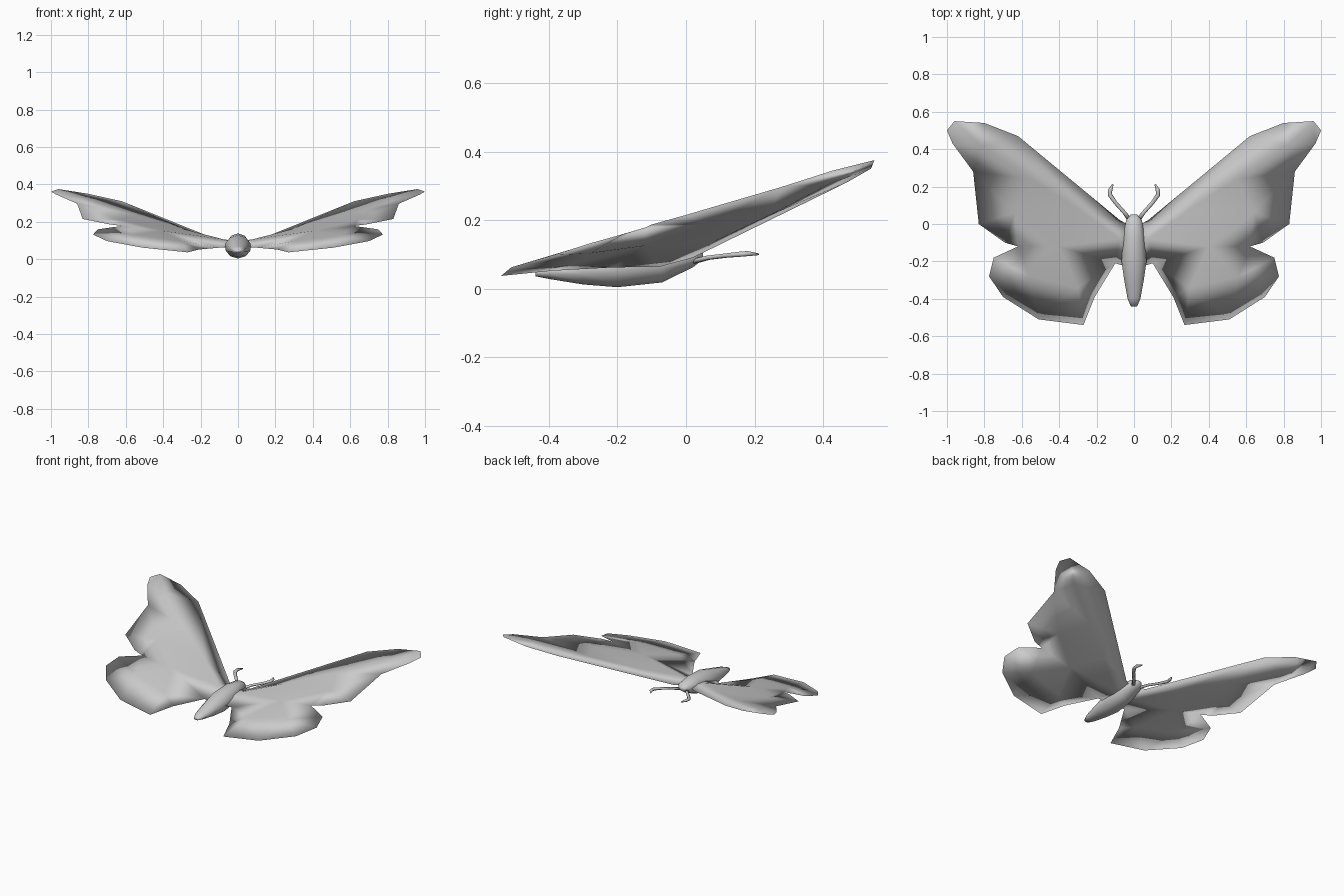
import bpy, bmesh, math
from mathutils import Vector
from mathutils.geometry import delaunay_2d_cdt

if "Cube" in bpy.data.objects:
    bpy.data.objects.remove(bpy.data.objects["Cube"])

grey = bpy.data.materials.new("plain grey")
grey.diffuse_color = (0.6, 0.6, 0.6, 1)
grey.use_nodes = True
grey.node_tree.nodes["Principled BSDF"].inputs["Base Color"].default_value = grey.diffuse_color


def make_object(name, verts, faces, angle=180):
    mesh = bpy.data.meshes.new(name)
    bm = bmesh.new()
    vs = [bm.verts.new(v) for v in verts]
    for f in faces:
        bm.faces.new([vs[i] for i in f])
    bmesh.ops.recalc_face_normals(bm, faces=bm.faces)
    for f in bm.faces:
        f.smooth = True
    bm.to_mesh(mesh)
    bm.free()
    ob = bpy.data.objects.new(name, mesh)
    mesh.materials.append(grey)
    bpy.context.collection.objects.link(ob)
    return ob


# Wing outline: forewing leading edge, tip, notch, hindwing, back to the body
RIM = [(.0, -.02, .095), (.075, .02, .09), (.62, .47, .31), (.80, .54, .35),
       (.96, .55, .375), (1.0, .50, .362), (.97, .43, .345), (.86, .28, .297),
       (.83, 0, .215), (.69, -.10, .187), (.62, -.12, .178), (.75, -.18, .16),
       (.775, -.28, .132), (.70, -.39, .097), (.51, -.51, .062),
       (.27, -.54, .037), (.21, -.39, .052), (.10, -.21, .062), (.0, -.24, .07)]
# Thicker inner points: x, y, z, half thickness
INNER = [(.08, -.08, .085, .022), (.30, .08, .15, .014), (.55, .24, .225, .013),
         (.82, .42, .318, .012), (.64, .06, .20, .013), (.40, -.12, .138, .013),
         (.56, -.28, .117, .014), (.30, -.34, .082, .014)]


def wing(name, side):
    flat = [Vector(p[:2]) for p in RIM + INNER]
    n = len(RIM)
    loop = [(i, (i + 1) % n) for i in range(n)]
    _, _, tris, source, _, _ = delaunay_2d_cdt(flat, loop, [], 1, 1e-5)
    tris = [[source[i][0] for i in t] for t in tris]
    upper = [(side * x, y, z) for x, y, z in RIM]
    upper += [(side * x, y, z + t) for x, y, z, t in INNER]
    lower = [(side * x, y, z - t) for x, y, z, t in INNER]
    faces = list(tris)
    for t in tris:
        low = [i if i < n else i + len(INNER) for i in t]
        if max(t) >= n:
            faces.append(low[::-1])
    make_object(name, upper + lower, faces)


wing("right_wing", 1)
wing("left_wing", -1)

# Body: rings along y given as y, half width, bottom, top
RINGS = [(.05, .018, .085, .105), (.02, .045, .062, .125), (-.07, .06, .018, .138),
         (-.20, .07, .004, .128), (-.30, .055, .012, .10),
         (-.40, .036, .028, .07), (-.44, .018, .036, .052)]
SIDES = 10
verts, faces = [], []
for y, w, lo, hi in RINGS:
    for k in range(SIDES):
        a = math.tau * k / SIDES + math.pi / 2
        verts.append((w * math.cos(a), y, (lo + hi) / 2 + (hi - lo) / 2 * math.sin(a)))
for r in range(len(RINGS) - 1):
    for k in range(SIDES):
        a, b = r * SIDES + k, r * SIDES + (k + 1) % SIDES
        faces.append((a, b, b + SIDES, a + SIDES))
faces += [tuple(range(SIDES)), tuple(range(len(verts) - SIDES, len(verts)))]
make_object("body", verts, faces)

# Antennae: bent tubes swept along a short path, ending in a point
PATH = [(.025, .025, .08, .012), (.055, .065, .09, .010), (.10, .115, .096, .010),
        (.128, .155, .10, .012), (.128, .18, .102, .012), (.113, .212, .10, .004)]


def antenna(name, side):
    pts = [Vector((side * x, y, z)) for x, y, z, _ in PATH]
    verts, faces, m = [], [], 6
    for i, p in enumerate(pts):
        d = (pts[min(i + 1, len(pts) - 1)] - pts[max(i - 1, 0)]).normalized()
        u = d.cross(Vector((0, 0, 1))).normalized()
        v = u.cross(d)
        for k in range(m):
            a = math.tau * k / m
            verts.append(p + PATH[i][3] * (u * math.cos(a) + v * .7 * math.sin(a)))
    for r in range(len(pts) - 1):
        for k in range(m):
            a, b = r * m + k, r * m + (k + 1) % m
            faces.append((a, b, b + m, a + m))
    faces += [tuple(range(m)), tuple(range(len(verts) - m, len(verts)))]
    make_object(name, verts, faces)


antenna("right_antenna", 1)
antenna("left_antenna", -1)
